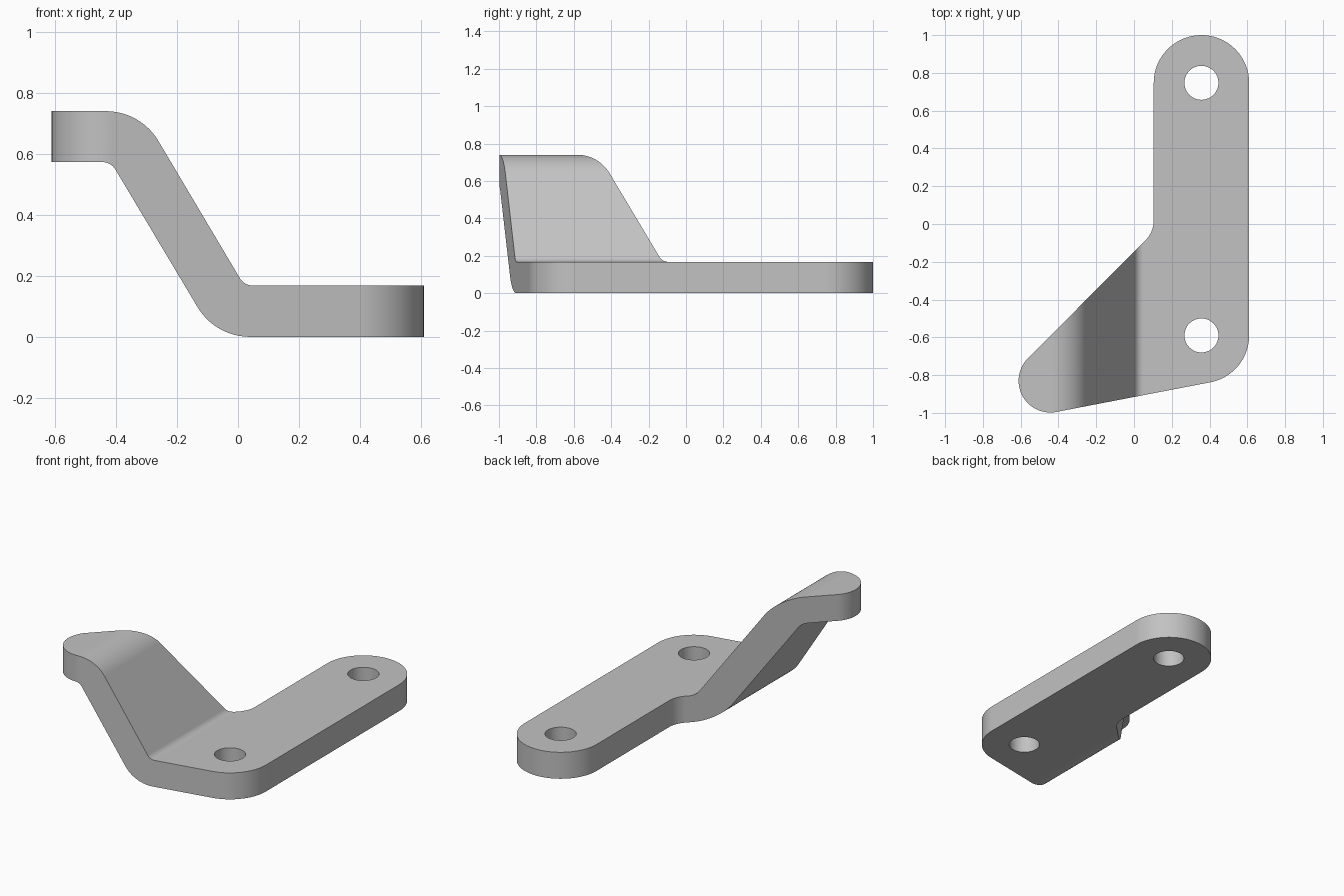
import bpy, bmesh
from math import cos, sin, radians

cube = bpy.data.objects.get("Cube")
if cube:
    bpy.data.objects.remove(cube, do_unlink=True)

grey = bpy.data.materials.new("plain_grey")
grey.use_nodes = True
colour = (0.54, 0.54, 0.54, 1)
grey.diffuse_color = colour
grey.node_tree.nodes["Principled BSDF"].inputs["Base Color"].default_value = colour


def arc(cx, cy, r, start, end, steps=24):
    angles = [radians(start + (end - start) * i / steps) for i in range(steps + 1)]
    return [(cx + r * cos(a), cy + r * sin(a)) for a in angles]


def prism(name, points, place, low, high):
    """Extrude a closed 2D profile between two depths; place maps (u, v, depth) to 3D."""
    bm = bmesh.new()
    base = bm.faces.new([bm.verts.new(place(u, v, low)) for u, v in points])
    top = bmesh.ops.extrude_face_region(bm, geom=[base])["geom"]
    for v in (g for g in top if isinstance(g, bmesh.types.BMVert)):
        v.co = v.co + place_delta(place, low, high)
    bmesh.ops.recalc_face_normals(bm, faces=bm.faces)
    mesh = bpy.data.meshes.new(name)
    bm.to_mesh(mesh)
    bm.free()
    mesh.materials.append(grey)
    obj = bpy.data.objects.new(name, mesh)
    bpy.context.collection.objects.link(obj)
    return obj


def place_delta(place, low, high):
    from mathutils import Vector
    return Vector(place(0, 0, high)) - Vector(place(0, 0, low))


def boolean(target, cutter, operation):
    cutter.hide_render = True
    mod = target.modifiers.new(operation.lower(), "BOOLEAN")
    mod.operation, mod.solver, mod.object = operation, "EXACT", cutter
    bpy.context.view_layer.objects.active = target
    bpy.ops.object.modifier_apply(modifier=mod.name)
    bpy.data.objects.remove(cutter, do_unlink=True)


def upright(u, v, d):
    return (u, v, d)


def sideways(u, v, d):
    return (u, d, v)


# Bent strip: two flat levels joined by a sloping web with rounded bends
slope = 31
strip = ([(-0.8, 0.74)] + arc(-0.433, 0.54, 0.2, 90, slope)
         + arc(0.049, 0.218, 0.05, 180 + slope, 270) + [(0.8, 0.168), (0.8, 0)]
         + arc(0.039, 0.2, 0.2, 270, 180 + slope)
         + arc(-0.445, 0.523, 0.05, slope, 90) + [(-0.8, 0.573)])
bracket = prism("bent_bracket", strip, sideways, -1.3, 1.3)

# Plan outline: long rounded arm with a tapering side arm
arm_x, arm_r = 0.357, 0.2525
holes_y = (0.7475, -0.59)
outline = (arc(arm_x, holes_y[1], arm_r, -79.13, 0)
           + arc(arm_x, holes_y[0], arm_r, 0, 180, 48)
           + arc(-0.0455, 0.02, 0.15, 0, -45)
           + arc(-0.443, -0.83, 0.168, 135, 280.87, 40))
boolean(bracket, prism("outline_cutter", outline, upright, -0.3, 1.1), "INTERSECT")

# Two mounting holes
for y in holes_y:
    hole = prism("hole_cutter", arc(arm_x, y, 0.09, 0, 352.5, 47), upright, -0.3, 0.5)
    boolean(bracket, hole, "DIFFERENCE")

# Smooth bends, crisp rims
bpy.ops.object.select_all(action="DESELECT")
bracket.select_set(True)
bpy.context.view_layer.objects.active = bracket
bpy.ops.object.shade_smooth_by_angle(angle=radians(25))
weighted = bracket.modifiers.new("weighted_normals", "WEIGHTED_NORMAL")
weighted.keep_sharp = True
